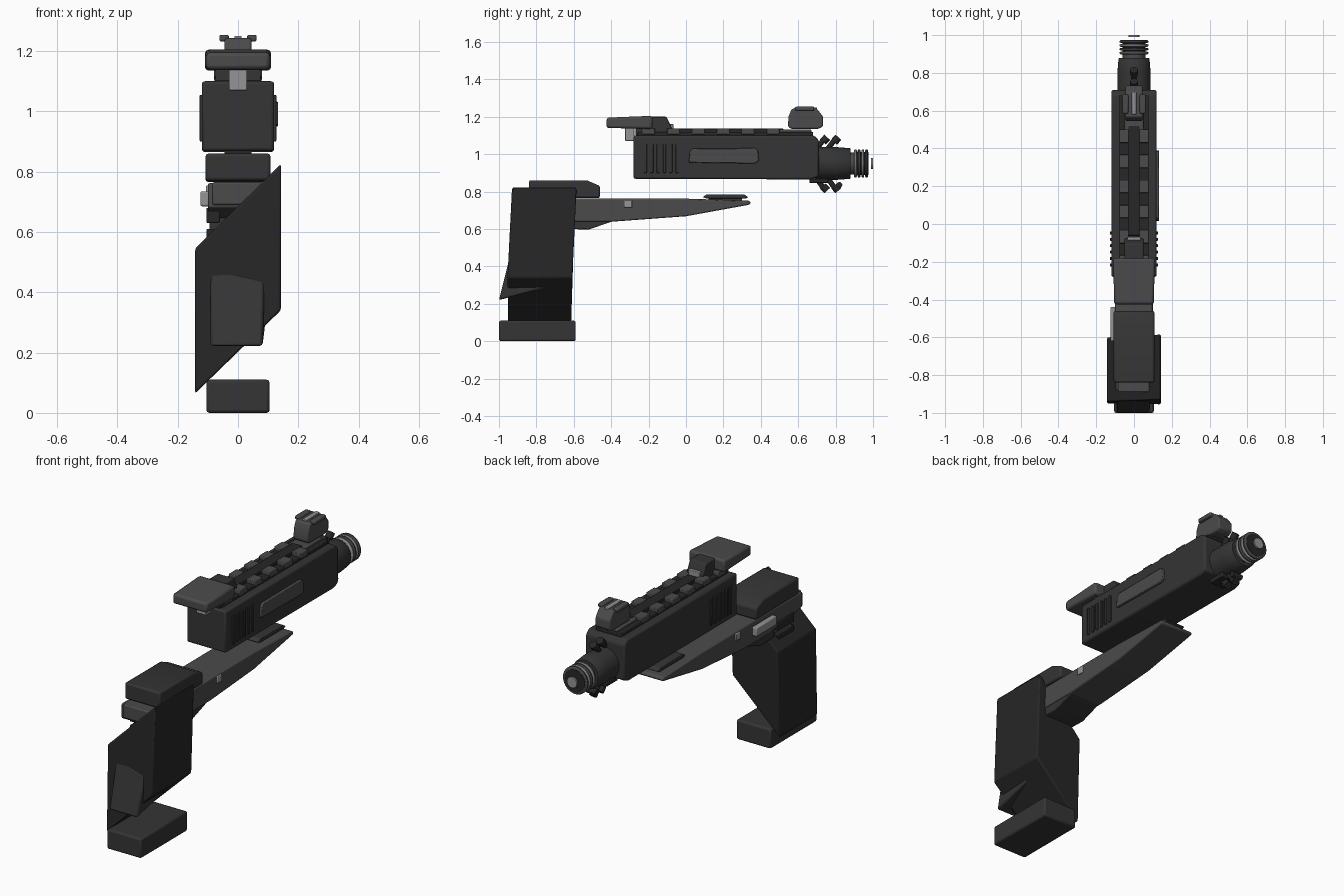
import bpy, bmesh, math
from mathutils import Vector

if "Cube" in bpy.data.objects:
    bpy.data.objects.remove(bpy.data.objects["Cube"])

def mat(name, v):
    m = bpy.data.materials.new(name)
    m.diffuse_color = (v, v, v * 1.03, 1)
    m.use_nodes = True
    m.node_tree.nodes["Principled BSDF"].inputs["Base Color"].default_value = m.diffuse_color
    return m

BLACK, DARK, MID, LIGHT = mat("black", .02), mat("dark", .035), mat("mid", .07), mat("light", .3)

def finish(name, bm, m, bevel=0.0):
    bmesh.ops.recalc_face_normals(bm, faces=bm.faces)
    me = bpy.data.meshes.new(name)
    bm.to_mesh(me)
    bm.free()
    me.materials.append(m)
    o = bpy.data.objects.new(name, me)
    bpy.context.collection.objects.link(o)
    if bevel:
        b = o.modifiers.new("bevel", 'BEVEL')
        b.width, b.segments, b.limit_method = bevel, 2, 'ANGLE'
    bpy.ops.object.select_all(action='DESELECT')
    o.select_set(True)
    bpy.context.view_layer.objects.active = o
    bpy.ops.object.shade_smooth_by_angle(angle=math.radians(35))
    return o

def loft(name, a, b, m, bevel=0.0):
    """Solid between two matching point loops."""
    bm = bmesh.new()
    va, vb = [bm.verts.new(p) for p in a], [bm.verts.new(p) for p in b]
    bm.faces.new(va)
    bm.faces.new(vb[::-1])
    for i in range(len(a)):
        j = (i + 1) % len(a)
        bm.faces.new((va[i], vb[i], vb[j], va[j]))
    return finish(name, bm, m, bevel)

def side(name, prof, x0, x1, m, bevel=0.0):
    """Side profile (y, z) extruded across x."""
    return loft(name, [(x0, y, z) for y, z in prof], [(x1, y, z) for y, z in prof], m, bevel)

def box(name, x0, x1, y0, y1, z0, z1, m, bevel=0.0):
    return side(name, [(y0, z0), (y1, z0), (y1, z1), (y0, z1)], x0, x1, m, bevel)

def lathe(name, prof, m, zc=0.95, n=32):
    """Profile (y, radius) spun round the barrel axis, with closed ends."""
    bm = bmesh.new()
    rings = [[bm.verts.new((r * math.cos(t), y, zc + r * math.sin(t)))
              for t in [2 * math.pi * k / n for k in range(n)]] for y, r in prof]
    for p, q in zip(rings, rings[1:]):
        for k in range(n):
            j = (k + 1) % n
            bm.faces.new((p[k], p[j], q[j], q[k]))
    bm.faces.new(rings[0])
    bm.faces.new(rings[-1])
    return finish(name, bm, m)

def rod(name, p, q, r, m, n=12):
    bm = bmesh.new()
    p, q = Vector(p), Vector(q)
    bmesh.ops.create_cone(bm, cap_ends=True, segments=n, radius1=r, radius2=r, depth=(q - p).length)
    rot = (q - p).to_track_quat('Z', 'Y')
    for v in bm.verts:
        v.co = rot @ v.co + (p + q) / 2
    return finish(name, bm, m)

# slide, side panel and serrations
side("slide", [(-.28, .868), (.67, .865), (.71, .88), (.71, 1.075), (.685, 1.1), (-.28, 1.1)],
     -.12, .12, DARK, .01)
side("side_panel", [(.015, .955), (.365, .95), (.39, .965), (.385, 1.02), (.37, 1.032), (.035, 1.03), (.02, 1.015)],
     .11, .133, MID, .004)
for s, tag in ((1, "right"), (-1, "left")):
    for i in range(6):
        y = -.225 + i * .034
        box(f"serration_{tag}_{i}", s * .11, s * .127, y, y + .016, .9, 1.055, DARK, .003)

# barrel nose, neck, ringed muzzle and bore tip
lathe("barrel_nose", [(.69, .088), (.8, .088), (.875, .082), (.88, .078)], DARK)
lathe("muzzle_neck", [(.86, .06), (.91, .06)], MID)
lathe("muzzle_core", [(.9, .062), (.975, .062)], BLACK)
for i in range(4):
    y = .898 + i * .02
    lathe(f"muzzle_ring_{i}", [(y, .07), (y + .004, .076), (y + .011, .076), (y + .015, .07)], MID if i % 2 else LIGHT)
lathe("bore_tip", [(.99, .03), (1.0, .03)], LIGHT)

# small clamp screws above and below the nose
box("clamp_lower", -.045, .045, .66, .76, .845, .87, BLACK, .004)
for s, tag in ((1, "top"), (-1, "bottom")):
    for i, y in enumerate((.72, .78)):
        za, zb = .95 + s * .075, .95 + s * (.145 if s < 0 else .14)
        rod(f"screw_{tag}_{i}", (0, y - .025, za), (0, y + .025, zb), .014, BLACK)
        rod(f"screw_head_{tag}_{i}", (0, y + .012, zb - s * .025), (0, y + .035, zb), .021, BLACK)
rod("clamp_bar", (-.03, .82, .835), (.03, .82, .835), .016, BLACK)

# top rail with paired teeth
box("rail_base", -.078, .078, -.26, .68, 1.09, 1.118, BLACK, .004)
box("rail_spine", -.03, .03, -.06, .52, 1.11, 1.137, BLACK, .003)
for i in range(6):
    y = -.235 + i * .133
    for s, tag in ((1, "right"), (-1, "left")):
        box(f"rail_tooth_{tag}_{i}", s * .028, s * .08, y, y + .07, 1.105, 1.138, MID, .004)

# front sight
box("front_sight_base", -.05, .05, .49, .67, 1.1, 1.132, MID, .006)
side("front_sight_body", [(.545, 1.15), (.56, 1.135), (.71, 1.135), (.733, 1.15), (.733, 1.2), (.7, 1.243), (.565, 1.243), (.548, 1.2)],
     -.045, .045, MID, .008)
for s, tag in ((1, "right"), (-1, "left")):
    box(f"front_sight_ear_{tag}", s * .03, s * .062, .585, .685, 1.232, 1.254, MID, .006)
box("front_sight_blade", -.012, .012, .58, .7, 1.235, 1.25, LIGHT, .003)

# rear sight
loft("rear_sight_hood",
     [(x * .105, -.425, z) for x, z in ((-1, 1.14), (1, 1.14), (1, 1.195), (-1, 1.195))],
     [(x * .11, -.18, z) for x, z in ((-1, 1.135), (1, 1.135), (1, 1.205), (-1, 1.205))], MID, .012)
side("rear_sight_block", [(-.2, 1.11), (-.07, 1.11), (-.08, 1.15), (-.105, 1.2), (-.2, 1.2)], -.05, .05, DARK, .005)
box("rear_sight_blade", -.035, .035, -.09, -.068, 1.12, 1.16, LIGHT, .003)
box("rear_sight_foot", -.075, .075, -.27, -.18, 1.1, 1.14, DARK, .004)
box("rear_peg", -.03, .03, -.325, -.275, 1.07, 1.14, LIGHT, .004)

# lower frame with pads, pin and lever
side("lower_frame", [(-.88, .68), (-.59, .64), (-.38, .64), (0, .668), (.34, .73), (.347, .742), (.335, .752), (0, .762), (-.88, .762)],
     -.1, .1, MID, .006)
side("guard_wedge", [(-.64, .6), (-.52, .597), (-.38, .645), (-.64, .66)], -.095, .095, DARK, .006)
side("front_pad", [(.09, .77), (.11, .763), (.32, .763), (.333, .77), (.31, .785), (.11, .785)], -.06, .06, DARK, .003)
box("front_pad_post", -.045, .045, .12, .3, .745, .77, DARK)
box("cross_pin", -.106, .106, -.33, -.288, .715, .755, LIGHT, .004)
box("side_lever", -.125, -.095, -.62, -.44, .685, .735, LIGHT, .006)
box("frame_tail", -.085, .085, -.89, -.8, .69, .765, MID, .006)
for i, (z0, z1) in enumerate(((.57, .61), (.63, .68))):
    box(f"frame_catch_{i}", -.105, -.06, -.8, -.66, z0, z1, BLACK, .004)

# rear block
side("rear_block", [(-.84, .77), (-.46, .765), (-.46, .83), (-.53, .86), (-.84, .86)], -.108, .108, DARK, .01)

# slanted grip, back wedge and base
loft("grip",
     [(.142, -.955, .34), (.142, -.608, .34), (.142, -.585, .825), (.142, -.93, .825)],
     [(-.142, -.95, .065), (-.142, -.615, .065), (-.142, -.6, .545), (-.142, -.94, .545)], BLACK, .007)
loft("back_wedge",
     [(-.092, -1.0, .22), (-.092, -.75, .285), (-.092, -.85, .48), (-.092, -.935, .48)],
     [(.082, -1.0, .22), (.09, -.75, .285), (.088, -.85, .44), (.088, -.945, .44)], DARK, .01)
box("grip_base", -.105, .105, -1.0, -.59, .0, .11, DARK, .01)
